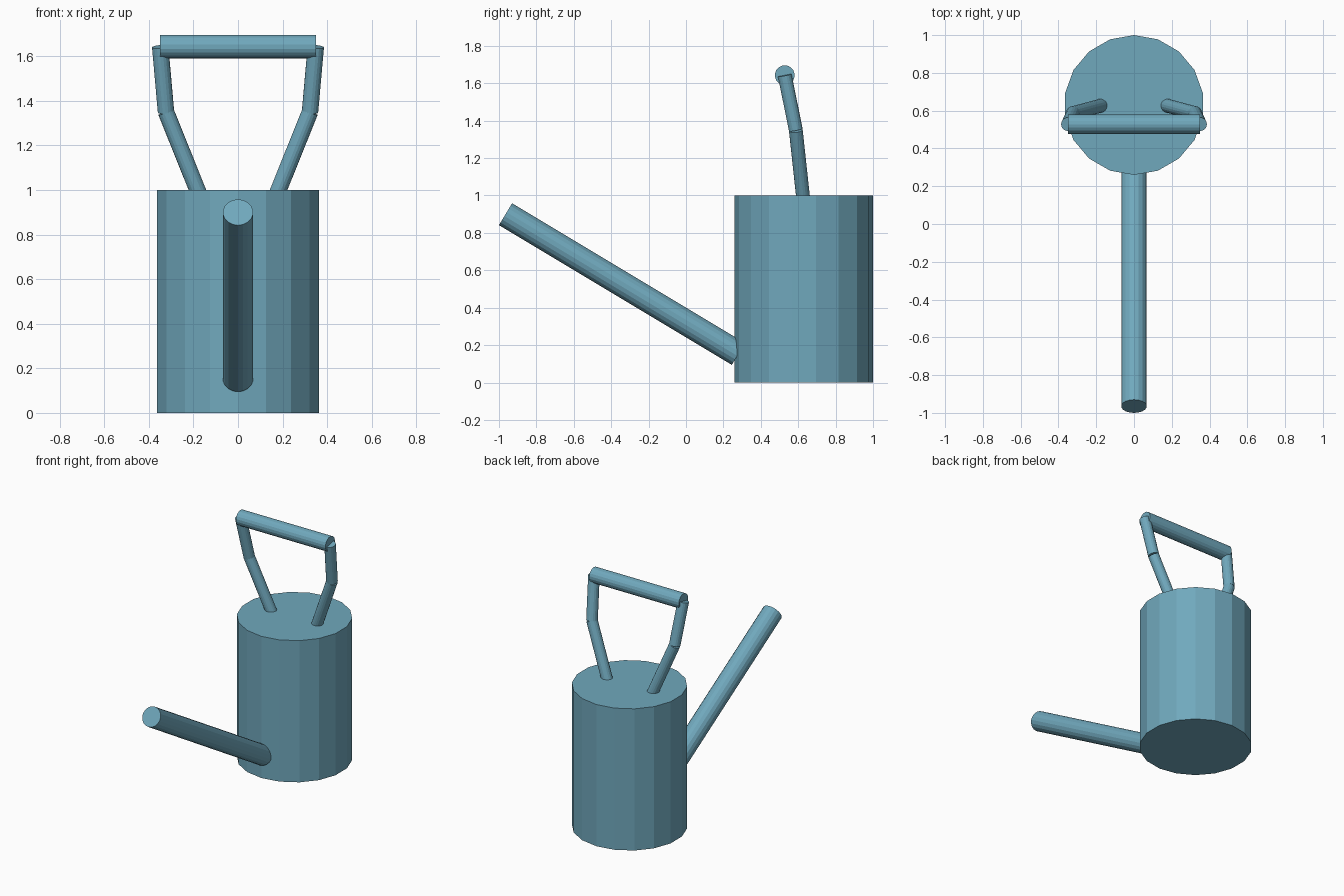
import bpy
from mathutils import Vector

cube = bpy.data.objects.get("Cube")
if cube:
    bpy.data.objects.remove(cube, do_unlink=True)

# Single painted-metal colour
COLOUR = (0.163, 0.393, 0.507, 1.0)
paint = bpy.data.materials.new("dusty_blue")
paint.use_nodes = True
paint.diffuse_color = COLOUR
bsdf = next(n for n in paint.node_tree.nodes if n.type == 'BSDF_PRINCIPLED')
bsdf.inputs["Base Color"].default_value = COLOUR


def rod(name, start, end, radius, sides=18):
    """Closed, flat-shaded cylinder between two points."""
    start, end = Vector(start), Vector(end)
    axis = end - start
    bpy.ops.mesh.primitive_cylinder_add(
        vertices=sides, radius=radius, depth=axis.length,
        end_fill_type='NGON', location=(start + end) / 2)
    obj = bpy.context.object
    obj.name = name
    obj.rotation_mode = 'QUATERNION'
    # A vertical rod needs no turn
    if axis.xy.length > 0.001:
        obj.rotation_quaternion = axis.to_track_quat('Z', 'Y')
    obj.data.materials.append(paint)
    return obj


# Body and spout
rod("body", (0, 0.63, 0), (0, 0.63, 1), 0.37)
rod("spout", (0, 0.28, 0.153), (0, -0.965, 0.9), 0.068)

# Handle: grip bar carried by a bent arm on each side
rod("handle_grip", (-0.35, 0.528, 1.643), (0.35, 0.528, 1.643), 0.053)
for side, s in (("left", 1), ("right", -1)):
    base = (s * 0.174, 0.627, 0.98)
    bend = (s * 0.323, 0.587, 1.35)
    top = (s * 0.349, 0.528, 1.643)
    rod(f"handle_lower_arm_{side}", base, bend, 0.037)
    rod(f"handle_upper_arm_{side}", bend, top, 0.037)
